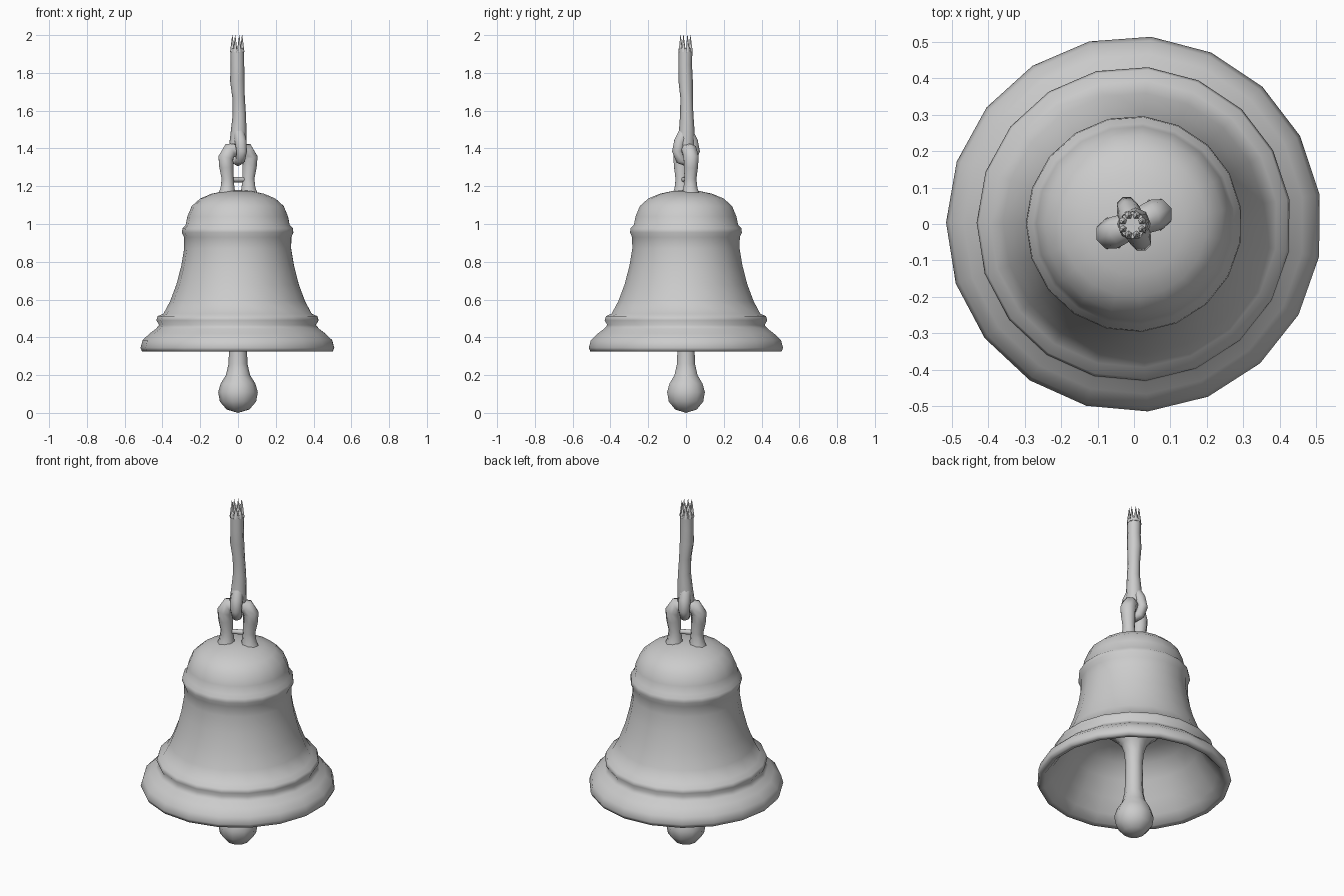
import bpy, bmesh
from math import sin, cos, pi, radians
from mathutils import Matrix, Vector

if "Cube" in bpy.data.objects:
    bpy.data.objects.remove(bpy.data.objects["Cube"], do_unlink=True)

grey = bpy.data.materials.new("plain grey")
grey.use_nodes = True
colour = (0.6, 0.6, 0.6, 1)
grey.diffuse_color = colour
grey.node_tree.nodes["Principled BSDF"].inputs["Base Color"].default_value = colour


def finish(obj):
    obj.data.materials.clear()
    obj.data.materials.append(grey)
    bpy.ops.object.select_all(action="DESELECT")
    obj.select_set(True)
    bpy.context.view_layer.objects.active = obj
    bpy.ops.object.shade_smooth_by_angle(angle=radians(85))
    return obj


def from_bmesh(name, bm):
    bmesh.ops.recalc_face_normals(bm, faces=bm.faces[:])
    mesh = bpy.data.meshes.new(name)
    bm.to_mesh(mesh)
    bm.free()
    obj = bpy.data.objects.new(name, mesh)
    bpy.context.collection.objects.link(obj)
    return finish(obj)


def lathe(name, profile, sides, turn=0):
    """Spin a (radius, height) profile around the z axis."""
    bm = bmesh.new()
    a = radians(turn)
    verts = [bm.verts.new((r * cos(a), r * sin(a), z)) for r, z in profile]
    edges = [bm.edges.new(pair) for pair in zip(verts, verts[1:])]
    bmesh.ops.spin(bm, geom=verts + edges, cent=(0, 0, 0), axis=(0, 0, 1),
                   angle=2 * pi, steps=sides)
    bmesh.ops.remove_doubles(bm, verts=bm.verts[:], dist=0.0005)
    return from_bmesh(name, bm)


def tube(name, points, radii, turn=0):
    """Sweep a round section of varying radius along points."""
    curve = bpy.data.curves.new(name, "CURVE")
    curve.dimensions = "3D"
    curve.bevel_depth = 1
    curve.bevel_resolution = 2
    curve.use_fill_caps = True
    spline = curve.splines.new("POLY")
    spline.points.add(len(points) - 1)
    for p, co, r in zip(spline.points, points, radii):
        p.co = (*(Matrix.Rotation(radians(turn), 3, "Z") @ Vector(co)), 1)
        p.radius = r
    obj = bpy.data.objects.new(name, curve)
    bpy.context.collection.objects.link(obj)
    bpy.ops.object.select_all(action="DESELECT")
    obj.select_set(True)
    bpy.context.view_layer.objects.active = obj
    bpy.ops.object.convert(target="MESH")
    return finish(bpy.context.view_layer.objects.active)


# Bell: outer wall from crown to lip, then back up the inside
outer = [(0, 1.18), (.07, 1.175), (.14, 1.16), (.2, 1.135), (.245, 1.095),
         (.268, 1.04), (.277, .995), (.294, .978), (.297, .955), (.286, .93),
         (.285, .87), (.3, .78), (.326, .68), (.36, .59), (.395, .525),
         (.425, .512), (.432, .49), (.418, .465), (.435, .445), (.468, .42),
         (.505, .385), (.516, .345), (.508, .325)]
inner = [(.478, .328), (.44, .37), (.39, .44), (.34, .53), (.28, .6),
         (.2, .64), (0, .65)]
lathe("bell_body", outer + inner, 19, turn=9)

# Clapper: flared root, rod and ball
lathe("clapper", [(0, .645), (.15, .635), (.1, .59), (.068, .55), (.052, .5),
                  (.046, .43), (.048, .33), (.05, .26), (.064, .2),
                  (.092, .155), (.105, .11), (.096, .06), (.06, .018),
                  (0, 0)], 10)

# Hanging loop on the crown, turned a little about z
LOOP_TURN = 23
arch = [(.065, 0, 1.14), (.06, 0, 1.19), (.06, 0, 1.24), (.067, 0, 1.3),
        (.07, 0, 1.35), (.048, 0, 1.388), (0, 0, 1.395)]
arch += [(-x, y, z) for x, y, z in arch[-2::-1]]
thick = [.055, .04, .034, .04, .043, .042, .034]
tube("hanging_loop", arch, thick + thick[-2::-1], turn=LOOP_TURN)
tube("loop_bar", [(-.06, 0, 1.235), (.06, 0, 1.235)], [.014, .014], turn=LOOP_TURN)

# Rope eye threaded under the loop
eye = [(.012, 0, 1.48), (.036, 0, 1.435), (.05, 0, 1.385), (.035, 0, 1.342),
       (0, 0, 1.33)]
eye += [(-x, y, z) for x, y, z in eye[-2::-1]]
strand = [.032, .033, .03, .026, .024]
tube("rope_eye", eye, strand + strand[-2::-1], turn=LOOP_TURN + 90)

# Rope, slightly wavy
path = [(0, 0, 1.42), (.004, .004, 1.5), (.007, .004, 1.58), (.003, .003, 1.67),
        (-.004, -.002, 1.76), (-.003, -.004, 1.84), (-.004, -.003, 1.93)]
tube("rope", path, [.046, .041, .035, .033, .038, .036, .037])

# Frayed rope end: a ring of pointed strands
bm = bmesh.new()
for i in range(8):
    a = i * pi / 4 + pi / 8
    place = Matrix.Translation((.028 * cos(a) - .004, .028 * sin(a) - .003, 1.955))
    bmesh.ops.create_cone(bm, segments=5, radius1=.013, radius2=.001,
                          depth=.09, cap_ends=True, matrix=place)
from_bmesh("frayed_end", bm)
